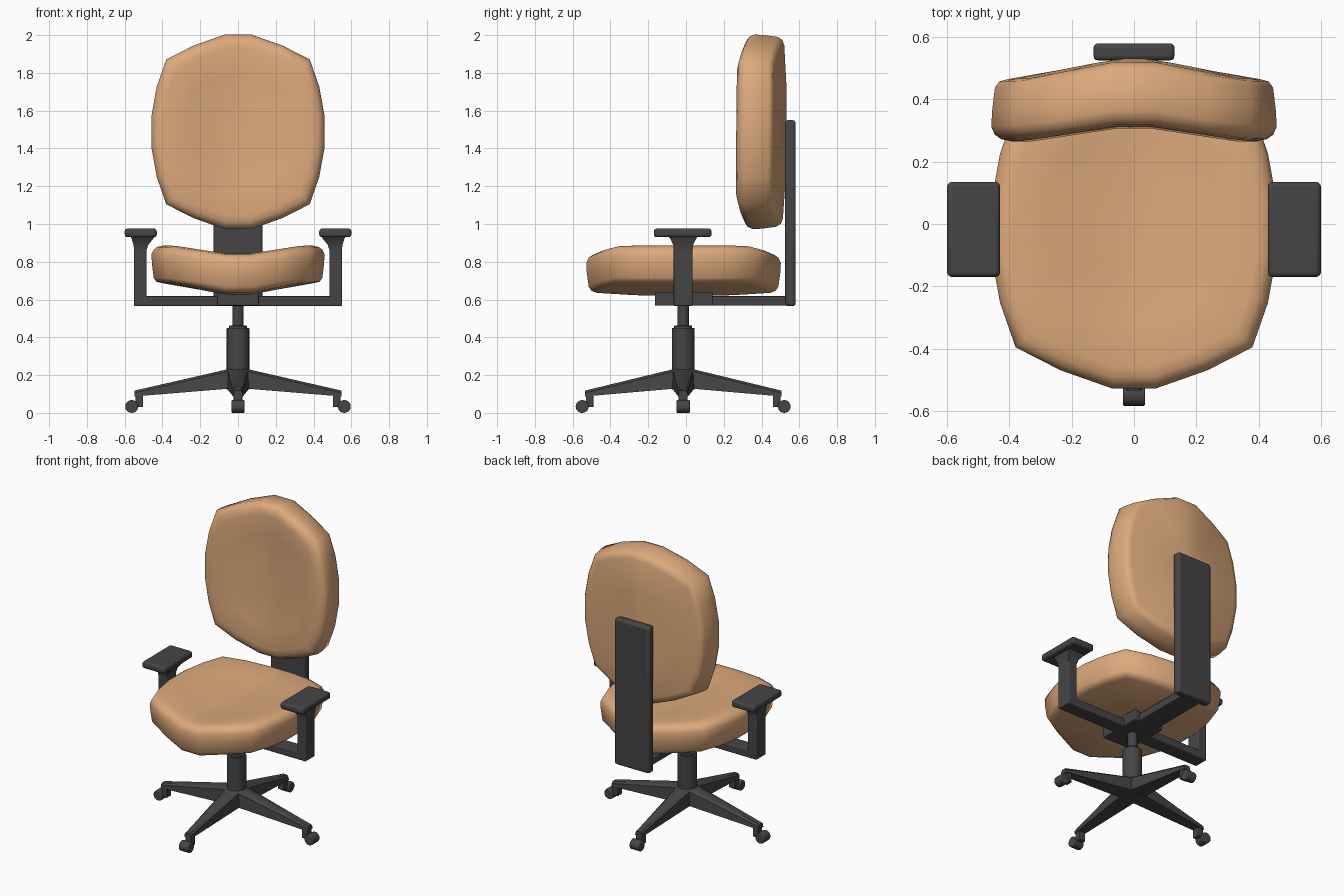
import bpy, bmesh, math
from mathutils import Matrix, Vector

if "Cube" in bpy.data.objects:
    bpy.data.objects.remove(bpy.data.objects["Cube"])

CY = -0.015  # column axis in y
tan = bpy.data.materials.new("tan_fabric")
tan.diffuse_color = (0.72, 0.40, 0.20, 1)
tan.use_nodes = True
tan.node_tree.nodes["Principled BSDF"].inputs["Base Color"].default_value = tan.diffuse_color
dark = bpy.data.materials.new("dark_plastic")
dark.diffuse_color = (0.06, 0.06, 0.06, 1)
dark.use_nodes = True
dark.node_tree.nodes["Principled BSDF"].inputs["Base Color"].default_value = dark.diffuse_color


def finish(bm, name, mat, angle=40, bevel=0):
    bmesh.ops.recalc_face_normals(bm, faces=bm.faces)
    me = bpy.data.meshes.new(name)
    bm.to_mesh(me)
    bm.free()
    me.materials.append(mat)
    ob = bpy.data.objects.new(name, me)
    bpy.context.collection.objects.link(ob)
    if bevel:
        m = ob.modifiers.new("Bevel", 'BEVEL')
        m.width, m.segments = bevel, 3
    bpy.ops.object.select_all(action='DESELECT')
    ob.select_set(True)
    bpy.context.view_layer.objects.active = ob
    bpy.ops.object.shade_smooth_by_angle(angle=math.radians(angle))
    return ob


def loft(bm, rings):
    vs = [[bm.verts.new(p) for p in r] for r in rings]
    n = len(vs[0])
    for a, b in zip(vs, vs[1:]):
        for i in range(n):
            bm.faces.new((a[i], a[(i + 1) % n], b[(i + 1) % n], b[i]))
    return vs


def box(name, lo, hi, bevel=0.006):
    bm = bmesh.new()
    bmesh.ops.create_cube(bm, size=1)
    for v in bm.verts:
        v.co = [(a + b) / 2 + c * (b - a) for a, b, c in zip(lo, hi, v.co)]
    return finish(bm, name, dark, bevel=bevel)


def cylinder(name, r, z0, z1, bevel=0.004):
    bm = bmesh.new()
    bmesh.ops.create_cone(bm, cap_ends=True, segments=24, radius1=r, radius2=r, depth=z1 - z0,
                          matrix=Matrix.Translation((0, CY, (z0 + z1) / 2)))
    return finish(bm, name, dark, bevel=bevel)


# Cushions: one faceted oval, cupped along its width, used lying and standing
def cushion(name, place):
    q = [(0.07, 0.515), (0.235, 0.457), (0.38, 0.383), (0.43, 0.24), (0.458, 0.085)]
    half = q + [(x, -y) for x, y in reversed(q)]
    outline = half + [(-x, y) for x, y in reversed(half)]
    # scale, height at the middle, extra height at the sides
    layers = [(0.3, 0.826, 0.045), (0.6, 0.832, 0.045), (0.86, 0.841, 0.045),
              (0.93, 0.835, 0.044), (0.975, 0.82, 0.045), (1.0, 0.79, 0.05), (0.995, 0.74, 0.05),
              (0.975, 0.665, 0.05), (0.945, 0.643, 0.052), (0.89, 0.633, 0.055),
              (0.5, 0.623, 0.055)]
    rings = []
    for s, h, lift in layers:
        ring = []
        for x, y in outline:
            t = min(1, max(0, (abs(x * s) - 0.05) / 0.29))
            ring.append(place(x * s, y * s, h + lift * t))
        rings.append(ring)
    bm = bmesh.new()
    vs = loft(bm, rings)
    for ring, h in ((vs[0], 0.824), (vs[-1], 0.62)):
        c = bm.verts.new(place(0, 0, h))
        for i in range(len(ring)):
            bm.faces.new((ring[i], ring[(i + 1) % len(ring)], c))
    return finish(bm, name, tan, angle=60)


cushion("seat", lambda x, y, w: (x, y - 0.013, w))
cushion("backrest", lambda x, y, w: (x, 1.152 - w + 0.008 * y, 1.488 + y))

# Back support and under-seat mechanism
box("back_post", (-0.13, 0.525, 0.565), (0.13, 0.58, 1.55), 0.015)
box("back_bar", (-0.075, 0.08, 0.568), (0.075, 0.54, 0.618))
box("seat_plate", (-0.11, -0.165, 0.568), (0.11, 0.14, 0.645))
box("arm_crossbar", (-0.54, CY - 0.05, 0.566), (0.54, CY + 0.05, 0.618))

# Armrests
for side, s in (("left", -1), ("right", 1)):
    def span(a, b):
        return sorted((a * s, b * s))
    x0, x1 = span(0.485, 0.55)
    box(side + "_arm_upright", (x0, CY - 0.05, 0.566), (x1, CY + 0.05, 0.9))
    x0, x1 = span(0.43, 0.6)
    box(side + "_arm_pad", (x0, -0.17, 0.93), (x1, 0.135, 0.976), 0.015)
    bm = bmesh.new()
    rings = []
    for xa, xb, d, z in ((0.485, 0.55, 0.05, 0.86), (0.475, 0.553, 0.053, 0.89),
                         (0.452, 0.562, 0.066, 0.918), (0.44, 0.568, 0.078, 0.935)):
        rings.append([(xa * s, CY - d, z), (xb * s, CY - d, z), (xb * s, CY + d, z), (xa * s, CY + d, z)])
    vs = loft(bm, rings)
    bm.faces.new(vs[0])
    bm.faces.new(vs[-1])
    finish(bm, side + "_arm_flare", dark)

# Gas lift
cylinder("column", 0.06, 0.13, 0.45)
cylinder("column_collar", 0.048, 0.44, 0.462)
cylinder("piston", 0.03, 0.45, 0.58)

# Four-legged base with casters
for i, name in enumerate(("right", "back", "left", "front")):
    reach = 0.548 if i % 2 == 0 else 0.52
    turn = Matrix.Translation((0, CY, 0)) @ Matrix.Rotation(i * math.pi / 2, 4, 'Z')
    bm = bmesh.new()
    rings = []
    for x, w, zb, zt in ((0, 0.06, 0.125, 0.24), (0.05, 0.058, 0.128, 0.232), (reach, 0.026, 0.087, 0.118)):
        rings.append([turn @ Vector(p) for p in ((x, -w, zb), (x, w, zb), (x, w * 0.9, zt - 0.012),
                                                (x, w * 0.6, zt), (x, -w * 0.6, zt), (x, -w * 0.9, zt - 0.012))])
    vs = loft(bm, rings)
    bm.faces.new(vs[0])
    bm.faces.new(vs[-1])
    finish(bm, name + "_leg", dark)

    fork = box(name + "_caster_fork", (reach - 0.045, -0.024, 0.03), (reach - 0.005, 0.024, 0.092), 0.004)
    fork.data.transform(turn)
    bm = bmesh.new()
    bmesh.ops.create_cone(bm, cap_ends=True, segments=20, radius1=0.034, radius2=0.034, depth=0.07,
                          matrix=turn @ Matrix.Translation((reach + 0.015, 0, 0.036)) @ Matrix.Rotation(math.pi / 2, 4, 'X'))
    bmesh.ops.translate(bm, verts=bm.verts, vec=(0, 0, -0.002))
    finish(bm, name + "_caster_wheel", dark, bevel=0.005)
